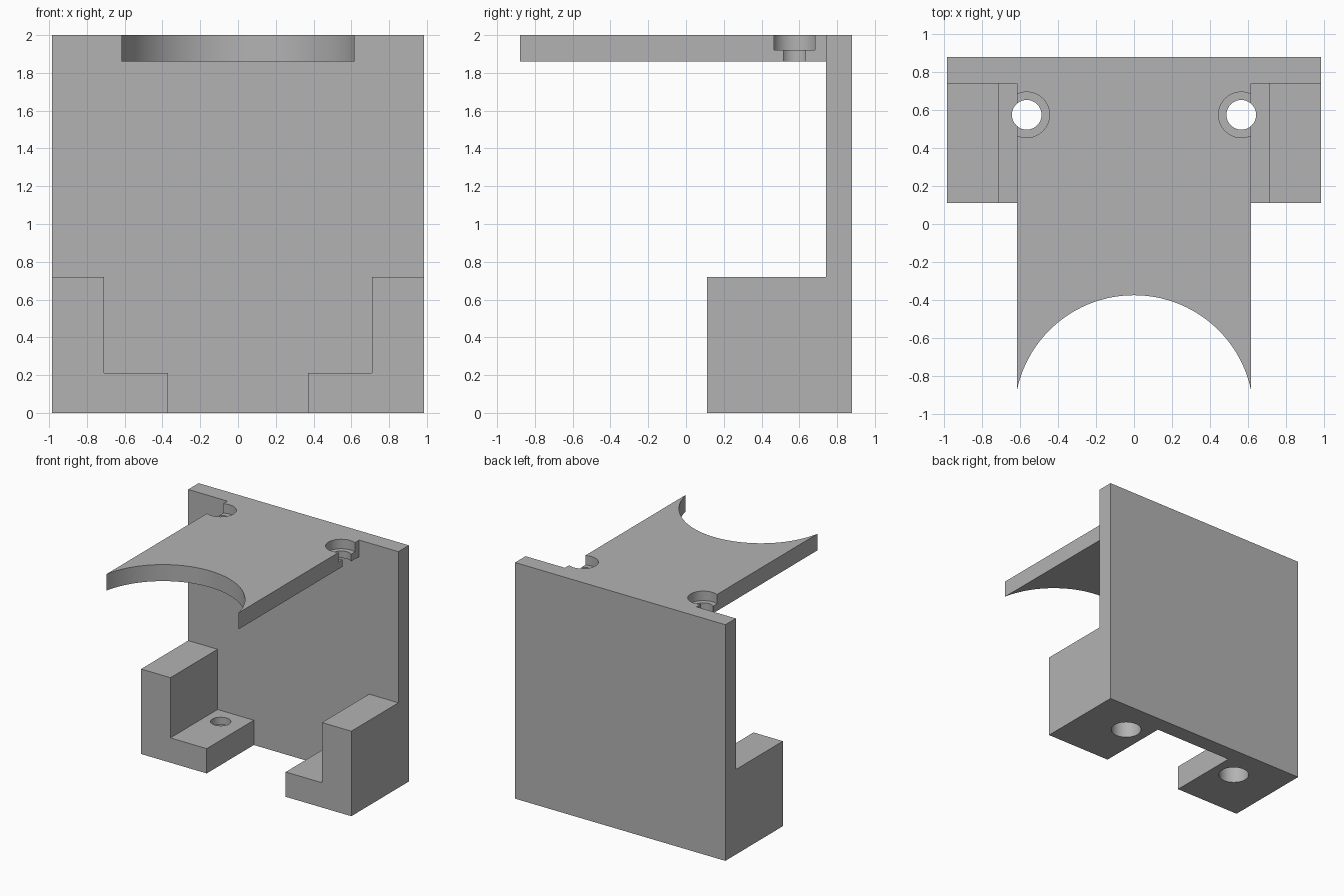
import bpy
import bmesh
from math import sin, cos, pi, radians, asin

if "Cube" in bpy.data.objects:
    bpy.data.objects.remove(bpy.data.objects["Cube"], do_unlink=True)

# Main sizes
WALL_X, WALL_FRONT, WALL_BACK, HEIGHT = 0.985, 0.74, 0.88, 2.0
EMBED = 0.81                      # depth to which parts run into the wall
PLATE_X, PLATE_Z = 0.617, 1.86
FOOT_FRONT, FOOT_IN, FOOT_STEP = 0.11, 0.37, 0.71
LEDGE_Z, ARM_Z = 0.21, 0.72
HOLE_X, HOLE_Y, HOLE_R, BORE_R = 0.565, 0.575, 0.078, 0.12
ARC_R, ARC_Y = 0.63, -1.005

grey = bpy.data.materials.new("plain grey")
grey.use_nodes = True
colour = (0.45, 0.45, 0.45, 1)
grey.diffuse_color = colour
grey.node_tree.nodes["Principled BSDF"].inputs["Base Color"].default_value = colour


def extrude(name, points, direction):
    """Solid made by sweeping a closed outline along a direction."""
    bm = bmesh.new()
    face = bm.faces.new([bm.verts.new(p) for p in points])
    swept = bmesh.ops.extrude_face_region(bm, geom=[face])["geom"]
    moved = [v for v in swept if isinstance(v, bmesh.types.BMVert)]
    bmesh.ops.translate(bm, verts=moved, vec=direction)
    bmesh.ops.recalc_face_normals(bm, faces=bm.faces)
    mesh = bpy.data.meshes.new(name)
    bm.to_mesh(mesh)
    bm.free()
    mesh.materials.append(grey)
    obj = bpy.data.objects.new(name, mesh)
    bpy.context.collection.objects.link(obj)
    return obj


def cylinder(name, x, radius, z0, z1, sides=64):
    ring = [(x + radius * cos(2 * pi * i / sides),
             HOLE_Y + radius * sin(2 * pi * i / sides), z0) for i in range(sides)]
    return extrude(name, ring, (0, 0, z1 - z0))


# Back wall
body = extrude("bracket", [(-WALL_X, WALL_FRONT, 0), (WALL_X, WALL_FRONT, 0),
                           (WALL_X, WALL_BACK, 0), (-WALL_X, WALL_BACK, 0)],
               (0, 0, HEIGHT))

# Top plate with a round scoop in its front edge
span = asin(PLATE_X / ARC_R)
steps = 48
outline = [(ARC_R * sin(a), ARC_Y + ARC_R * cos(a), PLATE_Z)
           for a in (span * (2 * i / steps - 1) for i in range(steps + 1))]
outline += [(PLATE_X, EMBED, PLATE_Z), (-PLATE_X, EMBED, PLATE_Z)]
added = [extrude("top_plate", outline, (0, 0, HEIGHT - PLATE_Z))]
cut = []

for side, s in (("left", 1), ("right", -1)):
    # Stepped foot: low ledge inside, tall arm outside
    profile = [(FOOT_IN, 0), (WALL_X, 0), (WALL_X, ARM_Z),
               (FOOT_STEP, ARM_Z), (FOOT_STEP, LEDGE_Z), (FOOT_IN, LEDGE_Z)]
    added.append(extrude(side + "_foot", [(s * x, FOOT_FRONT, z) for x, z in profile],
                         (0, EMBED - FOOT_FRONT, 0)))
    # Screw holes, with counterbores above the plate and below the foot
    x = s * HOLE_X
    cut.append(cylinder(side + "_plate_bore", x, BORE_R, 1.92, 2.1))
    cut.append(cylinder(side + "_plate_hole", x, HOLE_R, 1.8, 2.05))
    cut.append(cylinder(side + "_foot_bore", x, BORE_R, -0.1, 0.15))
    cut.append(cylinder(side + "_foot_hole", x, HOLE_R, -0.05, 0.3))

# Join the parts and cut the holes
for parts, operation in ((added, "UNION"), (cut, "DIFFERENCE")):
    for part in parts:
        part.hide_render = True
        mod = body.modifiers.new(part.name, "BOOLEAN")
        mod.operation = operation
        mod.solver = "EXACT"
        mod.object = part

bpy.context.view_layer.update()
depsgraph = bpy.context.evaluated_depsgraph_get()
result = bpy.data.meshes.new_from_object(body.evaluated_get(depsgraph))
body.modifiers.clear()
body.data = result
for part in added + cut:
    bpy.data.objects.remove(part, do_unlink=True)

# Merge coplanar faces left by the joins
bm = bmesh.new()
bm.from_mesh(result)
bmesh.ops.remove_doubles(bm, verts=bm.verts, dist=0.0001)
bmesh.ops.dissolve_limit(bm, angle_limit=radians(0.5), verts=bm.verts, edges=bm.edges)
bm.to_mesh(result)
bm.free()

# Smooth round walls, sharp corners
bpy.ops.object.select_all(action="DESELECT")
body.select_set(True)
bpy.context.view_layer.objects.active = body
bpy.ops.object.shade_smooth_by_angle(angle=radians(30))
